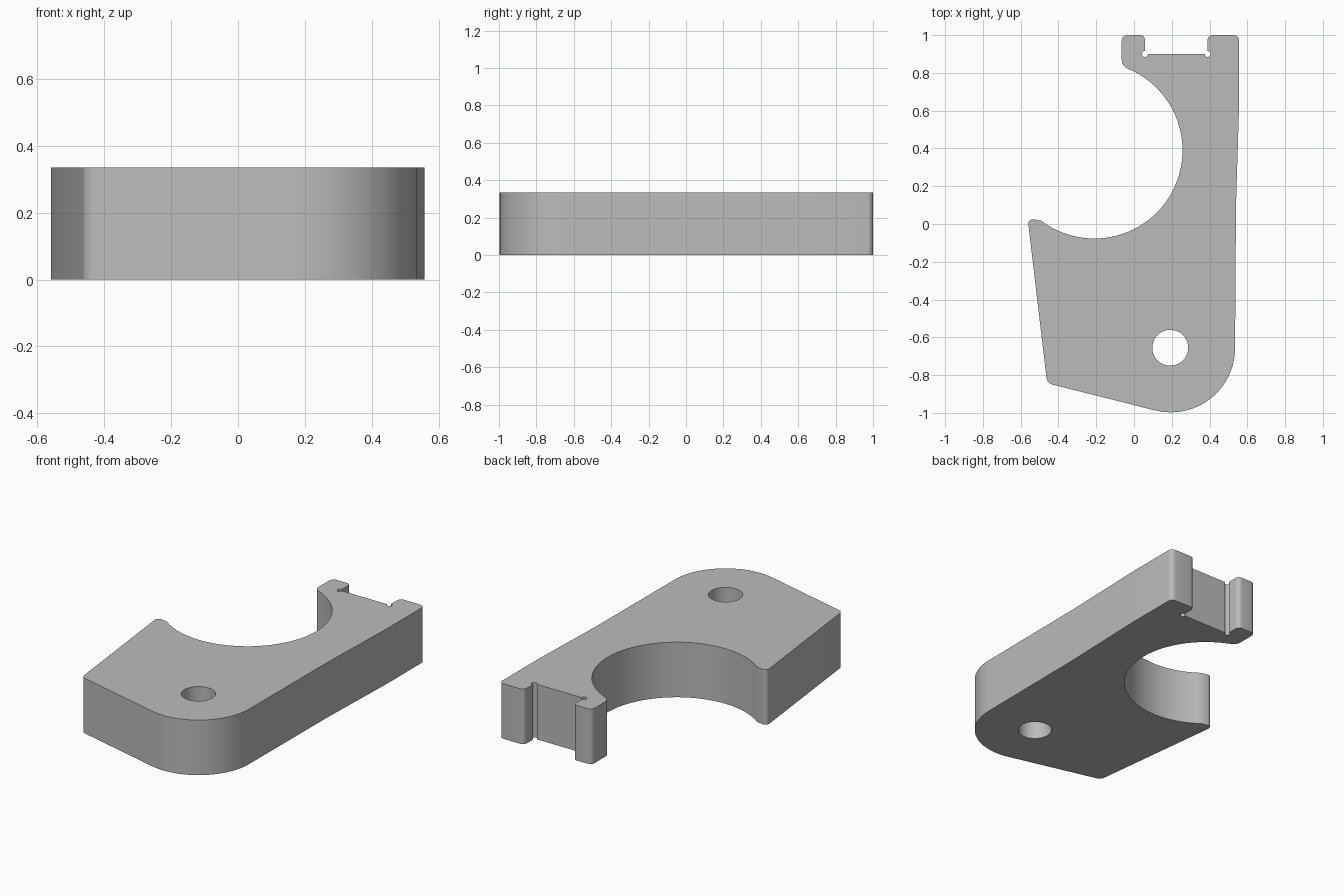
import bpy
import bmesh
from math import cos, sin, radians
from mathutils import Vector

THICK = 0.335

if "Cube" in bpy.data.objects:
    bpy.data.objects.remove(bpy.data.objects["Cube"], do_unlink=True)

grey = bpy.data.materials.new("plain grey")
grey.use_nodes = True
colour = (0.5, 0.5, 0.5, 1)
grey.diffuse_color = colour
grey.node_tree.nodes["Principled BSDF"].inputs["Base Color"].default_value = colour


def arc(cx, cy, r, start, end, n):
    """Points along an arc, angles in degrees."""
    angles = [radians(start + (end - start) * i / n) for i in range(n + 1)]
    return [Vector((cx + r * cos(a), cy + r * sin(a))) for a in angles]


def fillet(before, corner, after, r, n=6):
    """Round a corner with a tangent arc of radius r."""
    a, c, b = Vector(before), Vector(corner), Vector(after)
    u, v = (a - c).normalized(), (b - c).normalized()
    half = u.angle(v) / 2
    reach = r / sin(half)
    centre = c + (u + v).normalized() * reach
    cut = reach * cos(half)
    p, q = c + u * cut - centre, c + v * cut - centre
    sweep = p.angle_signed(q)
    # angle_signed is clockwise positive
    turn = [-sweep * i / n for i in range(n + 1)]
    return [centre + Vector((p.x * cos(t) - p.y * sin(t),
                             p.x * sin(t) + p.y * cos(t))) for t in turn]


# Outline, anticlockwise from the rounded front corner
heel = arc(0.195, -0.657, 0.34, -104, 0, 24)
bay = arc(-0.21, 0.39, 0.467, 63, -127, 48)
tip, toe = (-0.563, 0.03), (-0.46, -0.843)
lug_r, lug_l = (0.557, 1.0), (-0.065, 1.0)
slot_r, slot_l = (0.39, 1.0), (0.058, 1.0)
chin = (-0.065, 0.838)

outline = heel + [Vector((0.54, 0.1)), Vector((0.557, 0.65))]
outline += fillet((0.557, 0.65), lug_r, slot_r, 0.03)
outline += fillet(lug_r, slot_r, (0.39, 0.9), 0.025)
# Slot floor with a round relief in each inner corner
outline += arc(0.39, 0.9, 0.016, 90, -0, 4)[:1]
outline += arc(0.39, 0.9, 0.016, 90, -180, 12)[1:]
outline += arc(0.058, 0.9, 0.016, 0, -270, 12)
outline += fillet((0.058, 0.9), slot_l, lug_l, 0.025)
outline += fillet(slot_l, lug_l, chin, 0.03)
outline += fillet(lug_l, chin, bay[0], 0.05)
outline += bay
outline += fillet(bay[-1], tip, toe, 0.024)
outline += fillet(tip, toe, heel[0], 0.04)

# Plate with a round bolt hole
bm = bmesh.new()
edges = []
for loop in (outline, arc(0.192, -0.655, 0.095, 0, 360, 40)[:-1]):
    verts = [bm.verts.new((p.x, p.y, 0)) for p in loop]
    edges += [bm.edges.new((v, verts[i - 1])) for i, v in enumerate(verts)]
bmesh.ops.triangle_fill(bm, use_beauty=True, edges=edges)
top = bmesh.ops.extrude_face_region(bm, geom=bm.faces[:], use_keep_orig=True)
bmesh.ops.translate(bm, vec=(0, 0, THICK),
                    verts=[g for g in top["geom"] if isinstance(g, bmesh.types.BMVert)])
bmesh.ops.recalc_face_normals(bm, faces=bm.faces[:])

mesh = bpy.data.meshes.new("bracket_plate")
bm.to_mesh(mesh)
bm.free()
mesh.materials.append(grey)
plate = bpy.data.objects.new("bracket_plate", mesh)
bpy.context.collection.objects.link(plate)

bpy.ops.object.select_all(action="DESELECT")
plate.select_set(True)
bpy.context.view_layer.objects.active = plate
bpy.ops.object.shade_smooth_by_angle(angle=radians(30))
